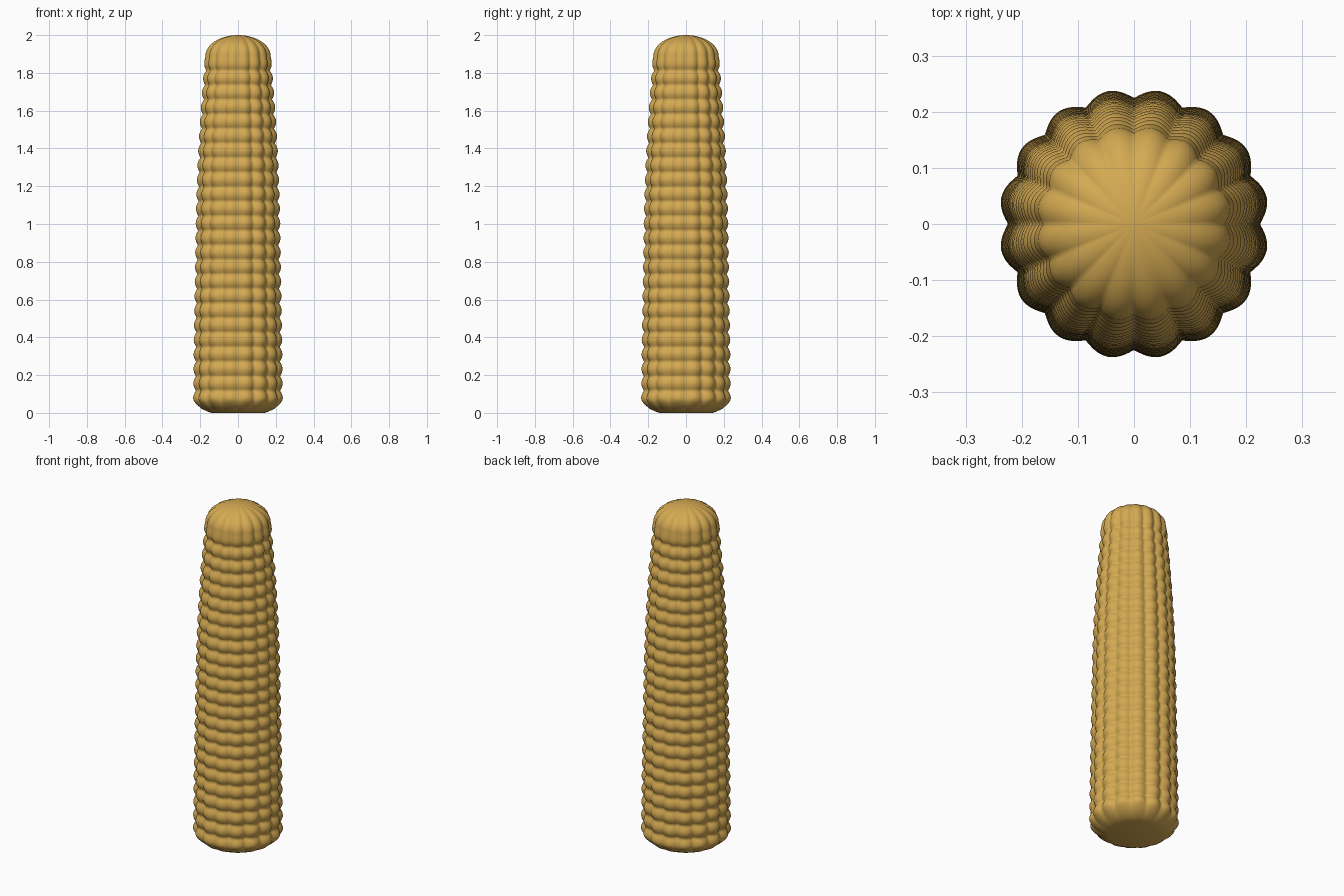
import bpy, bmesh, math

if "Cube" in bpy.data.objects:
    bpy.data.objects.remove(bpy.data.objects["Cube"])

LOBES, SEG, ROWS, STEPS = 16, 10, 24, 8
Z0, Z1 = 0.04, 1.89
N = LOBES * SEG
TAPER = [(0, 0.242), (0.4, 0.238), (0.8, 0.231), (1.1, 0.226), (1.3, 0.219),
         (1.45, 0.211), (1.6, 0.202), (1.75, 0.190), (1.9, 0.177)]


def radius(z):
    for (a, ra), (b, rb) in zip(TAPER, TAPER[1:]):
        if z <= b:
            return ra + (rb - ra) * (z - a) / (b - a)
    return TAPER[-1][1]


# Profile rings: (radius, height, lobe depth as a fraction of radius)
rings = [(0.14, 0.0, 0.0), (0.165, 0.008, 0.01), (0.195, 0.022, 0.03)]
for i in range(ROWS * STEPS + 1):
    t = i / STEPS
    z = Z0 + (Z1 - Z0) * t / ROWS
    bump = abs(math.sin(math.pi * t))
    r = radius(z) - 0.014 * (1 - bump)
    if t < 0.5:
        r = 0.217 + (radius(z) - 0.217) * bump
    if t > ROWS - 0.5:
        r = radius(z) - 0.003 * (1 - bump)
    rings.append((r, z, 0.07 * min(1, 0.5 + t)))
# Rounded tip
for i in range(1, 12):
    a = math.pi / 2 * i / 12
    rings.append((0.175 * math.cos(a), Z1 + 0.11 * math.sin(a), 0.065))

# Kernel-covered cob
bm = bmesh.new()
loops = []
for r, z, depth in rings:
    loop = []
    for k in range(N):
        a = 2 * math.pi * k / N
        rr = r * (1 - depth * (1 - abs(math.sin(LOBES / 2 * a))))
        loop.append(bm.verts.new((rr * math.cos(a), rr * math.sin(a), z)))
    loops.append(loop)
for lo, hi in zip(loops, loops[1:]):
    for k in range(N):
        j = (k + 1) % N
        bm.faces.new((lo[k], lo[j], hi[j], hi[k]))
tip = bm.verts.new((0, 0, 2.0))
for k in range(N):
    bm.faces.new((loops[-1][k], loops[-1][(k + 1) % N], tip))
bm.faces.new(loops[0][::-1])
for f in bm.faces:
    f.smooth = True
mesh = bpy.data.meshes.new("corn_cob")
bm.to_mesh(mesh)
bm.free()
cob = bpy.data.objects.new("corn_cob", mesh)
bpy.context.collection.objects.link(cob)

# Golden kernels
mat = bpy.data.materials.new("golden_yellow")
mat.diffuse_color = (0.66, 0.40, 0.085, 1)
mat.use_nodes = True
mat.node_tree.nodes["Principled BSDF"].inputs["Base Color"].default_value = mat.diffuse_color
mesh.materials.append(mat)
